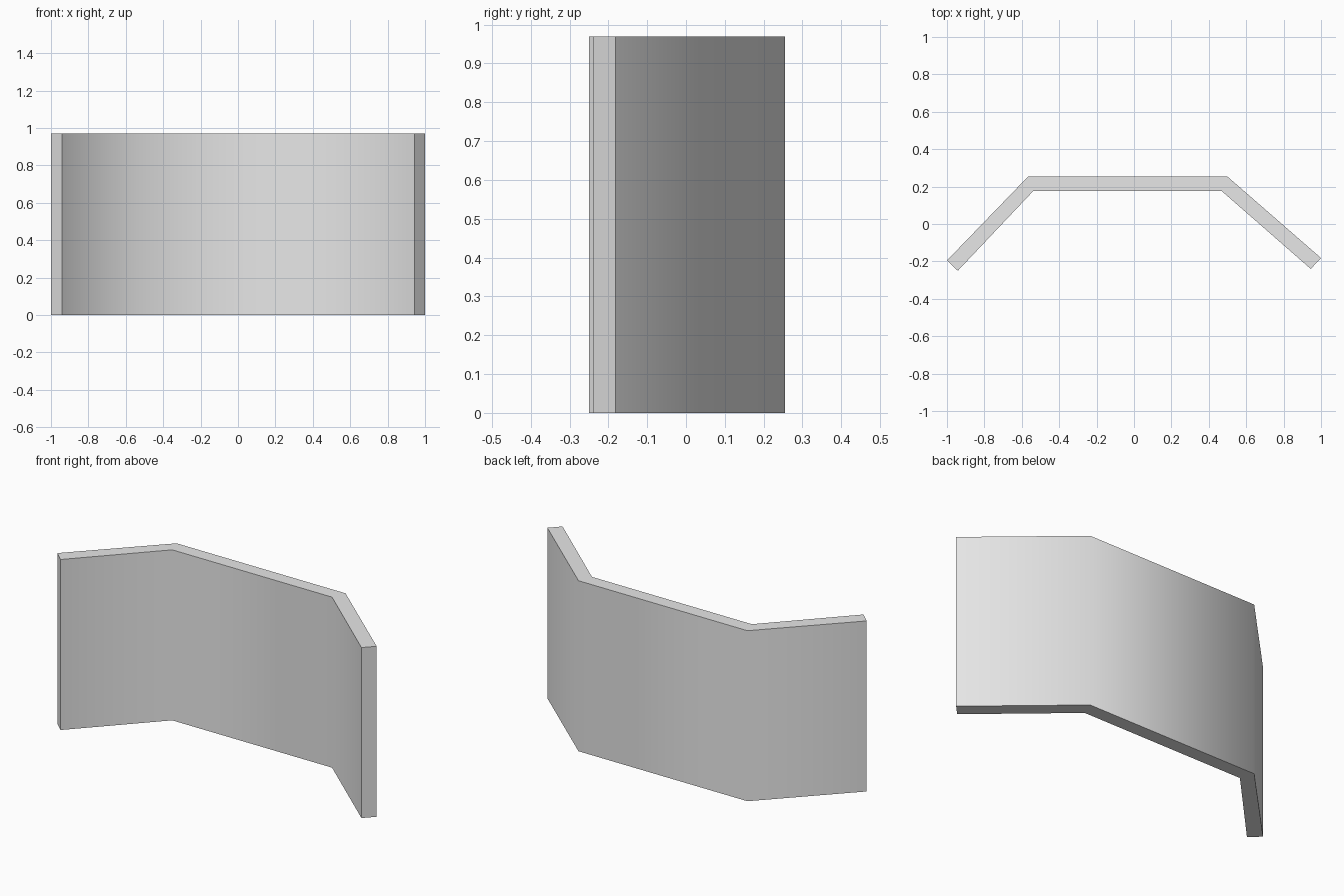
import bpy
import bmesh
import math

HEIGHT = 0.97

cube = bpy.data.objects.get("Cube")
if cube:
    bpy.data.objects.remove(cube, do_unlink=True)

# Plain grey material
grey = bpy.data.materials.new("light_grey")
grey.use_nodes = True
colour = (0.8, 0.8, 0.8, 1.0)
grey.diffuse_color = colour
grey.node_tree.nodes["Principled BSDF"].inputs["Base Color"].default_value = colour

# Plan outline of the bent panel: back line, then front line
back = [(-1.0, -0.195), (-0.565, 0.255), (0.498, 0.255), (1.0, -0.182)]
front = [(-0.942, -0.25), (-0.538, 0.177), (0.468, 0.177), (0.945, -0.24)]

# Three flat floor strips, raised into a wall
bm = bmesh.new()
back_verts = [bm.verts.new((x, y, 0)) for x, y in back]
front_verts = [bm.verts.new((x, y, 0)) for x, y in front]
strips = [
    bm.faces.new((front_verts[i], front_verts[i + 1], back_verts[i + 1], back_verts[i]))
    for i in range(len(back) - 1)
]
raised = bmesh.ops.extrude_face_region(bm, geom=strips, use_keep_orig=True)
top_verts = [g for g in raised["geom"] if isinstance(g, bmesh.types.BMVert)]
bmesh.ops.translate(bm, verts=top_verts, vec=(0, 0, HEIGHT))
bmesh.ops.recalc_face_normals(bm, faces=bm.faces)

mesh = bpy.data.meshes.new("bent_panel")
bm.to_mesh(mesh)
bm.free()
mesh.materials.append(grey)
panel = bpy.data.objects.new("bent_panel", mesh)
bpy.context.collection.objects.link(panel)

# Soft shading across the bends, sharp rims and ends
bpy.ops.object.select_all(action="DESELECT")
panel.select_set(True)
bpy.context.view_layer.objects.active = panel
bpy.ops.object.shade_smooth_by_angle(angle=math.radians(60))
